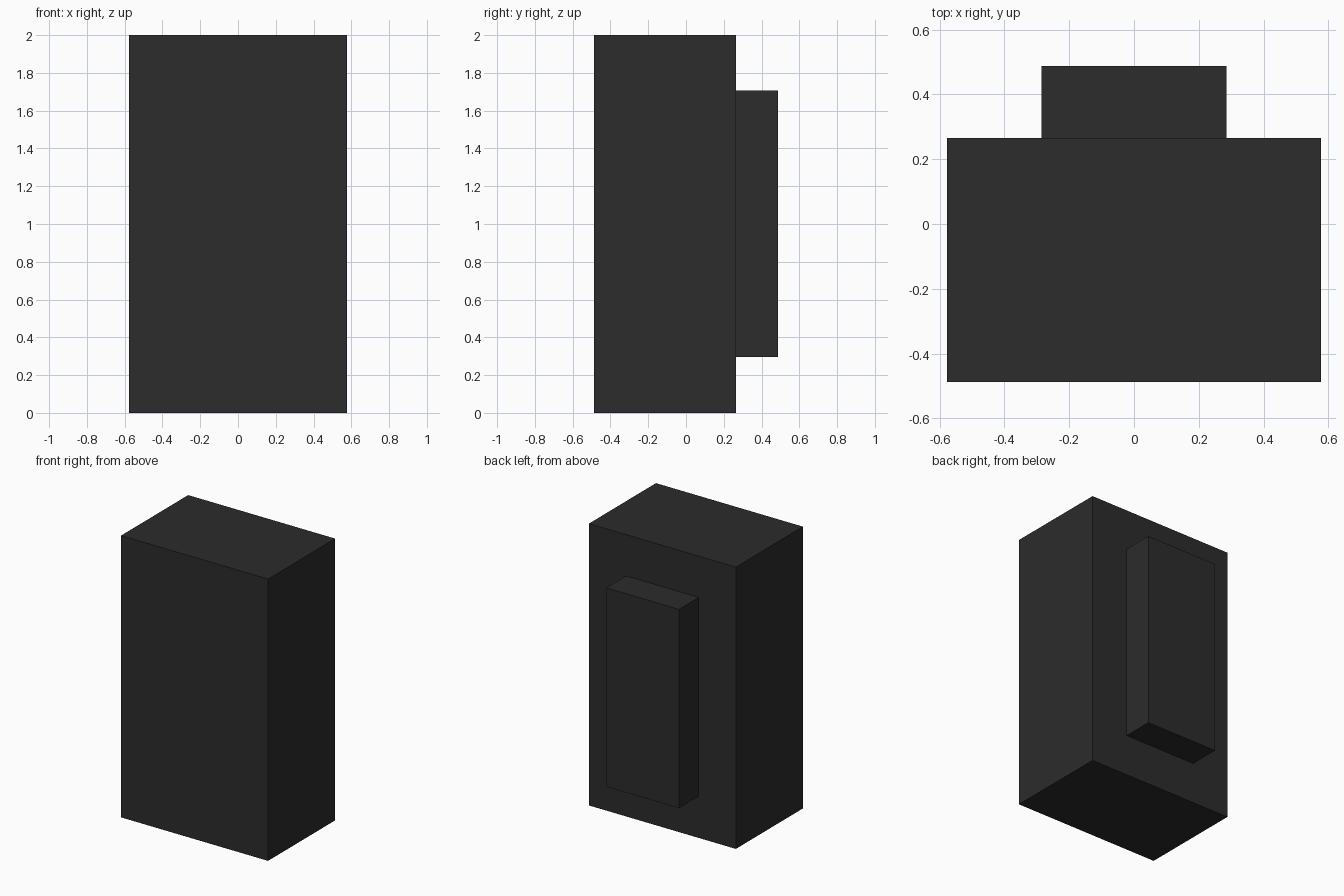
import bpy

if "Cube" in bpy.data.objects:
    bpy.data.objects.remove(bpy.data.objects["Cube"])

dark = bpy.data.materials.new("dark_plastic")
dark.diffuse_color = (0.025, 0.025, 0.025, 1)
dark.use_nodes = True
dark.node_tree.nodes["Principled BSDF"].inputs["Base Color"].default_value = dark.diffuse_color


def box(name, x, y, z):
    """Box spanning the given (min, max) ranges."""
    spans = (x, y, z)
    bpy.ops.mesh.primitive_cube_add(size=1, location=[(a + b) / 2 for a, b in spans])
    ob = bpy.context.object
    ob.name = name
    ob.scale = [b - a for a, b in spans]
    bpy.ops.object.transform_apply(location=False, rotation=False, scale=True)
    ob.data.materials.append(dark)
    return ob


# Main cabinet
box("cabinet", (-0.577, 0.577), (-0.487, 0.265), (0, 2))
# Raised housing on the back
box("rear_housing", (-0.2855, 0.2855), (0.265, 0.487), (0.296, 1.707))
